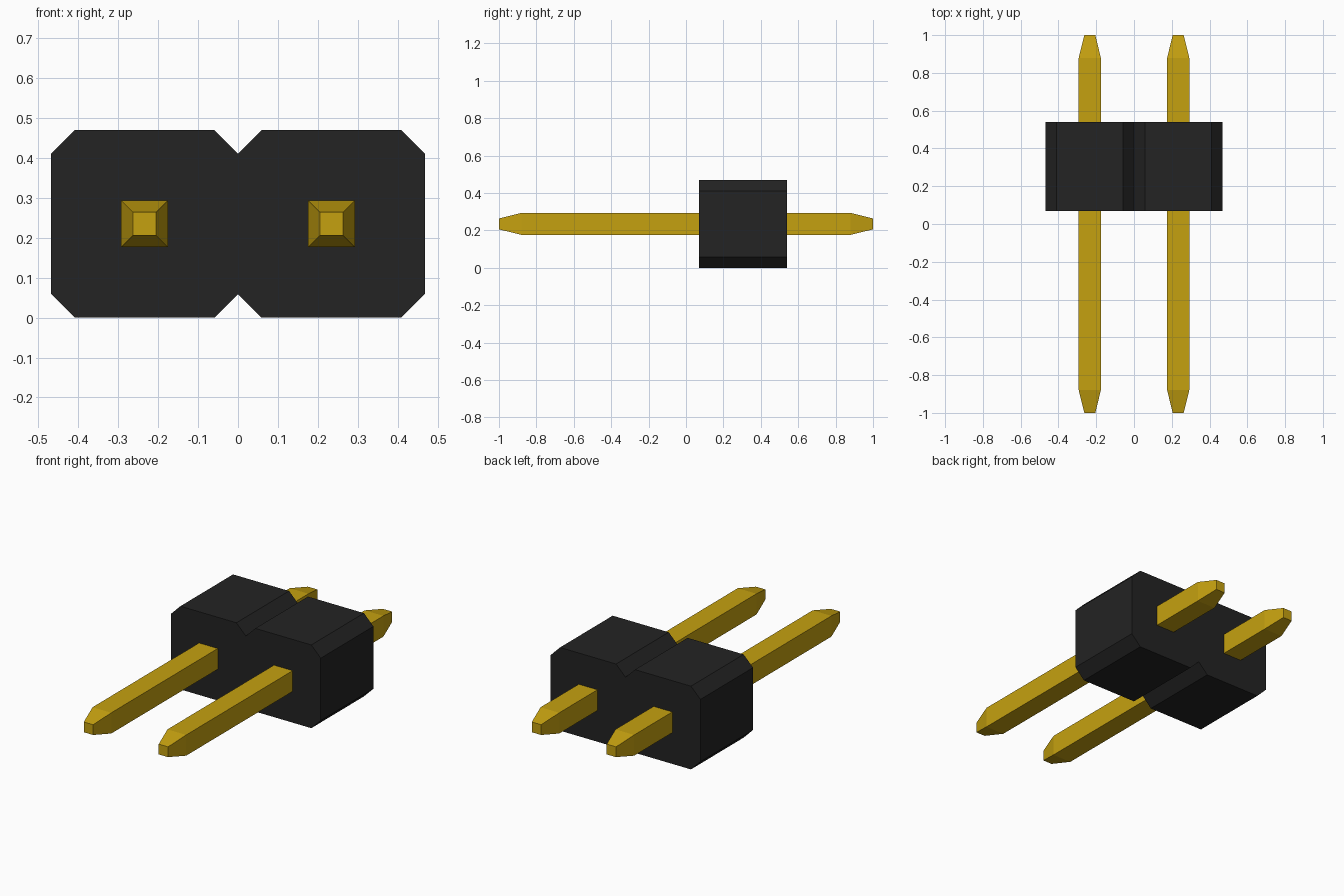
import bpy
import bmesh

cube = bpy.data.objects.get("Cube")
if cube:
    bpy.data.objects.remove(cube, do_unlink=True)

HALF = 0.234          # half the pitch between pins
BODY_Y = (0.07, 0.54)
BEVEL = 0.059
MID_Z = 0.235


def make_material(name, color):
    mat = bpy.data.materials.new(name)
    mat.use_nodes = True
    mat.diffuse_color = color
    bsdf = next(n for n in mat.node_tree.nodes if n.type == 'BSDF_PRINCIPLED')
    bsdf.inputs["Base Color"].default_value = color
    bsdf.inputs["Roughness"].default_value = 0.6
    return mat


def loft(name, sections, mat):
    """Skin matching closed outlines and cap both ends."""
    bm = bmesh.new()
    rings = [[bm.verts.new(p) for p in pts] for pts in sections]
    n = len(rings[0])
    for a, b in zip(rings, rings[1:]):
        for i in range(n):
            j = (i + 1) % n
            bm.faces.new((a[i], a[j], b[j], b[i]))
    bm.faces.new(rings[0])
    bm.faces.new(rings[-1])
    bmesh.ops.recalc_face_normals(bm, faces=bm.faces)
    mesh = bpy.data.meshes.new(name)
    bm.to_mesh(mesh)
    bm.free()
    mesh.materials.append(mat)
    obj = bpy.data.objects.new(name, mesh)
    bpy.context.collection.objects.link(obj)
    return obj


def square(x, y, r):
    return [(x + sx * r, y, MID_Z + sz * r)
            for sx, sz in ((-1, -1), (1, -1), (1, 1), (-1, 1))]


black = make_material("black plastic", (0.0168, 0.0168, 0.0168, 1))
gold = make_material("gold metal", (0.56, 0.355, 0.005, 1))

# Housing: two chamfered squares joined at a notch, extruded along y
W, H, B = 2 * HALF, 2 * MID_Z, BEVEL
right_half = [(0, B), (B, 0), (W - B, 0), (W, B),
              (W, H - B), (W - B, H), (B, H), (0, H - B)]
left_half = [(-x, z) for x, z in reversed(right_half[1:-1])]
outline = right_half + left_half
loft("housing", [[(x, y, z) for x, z in outline] for y in BODY_Y], black)

# Pins: square bars with tapered ends, passing through the housing
for side, x in (("left", HALF), ("right", -HALF)):
    stations = [(-1, 0.029), (-0.88, 0.0585), (0.88, 0.0585), (1, 0.029)]
    loft(side + "_pin", [square(x, y, r) for y, r in stations], gold)
